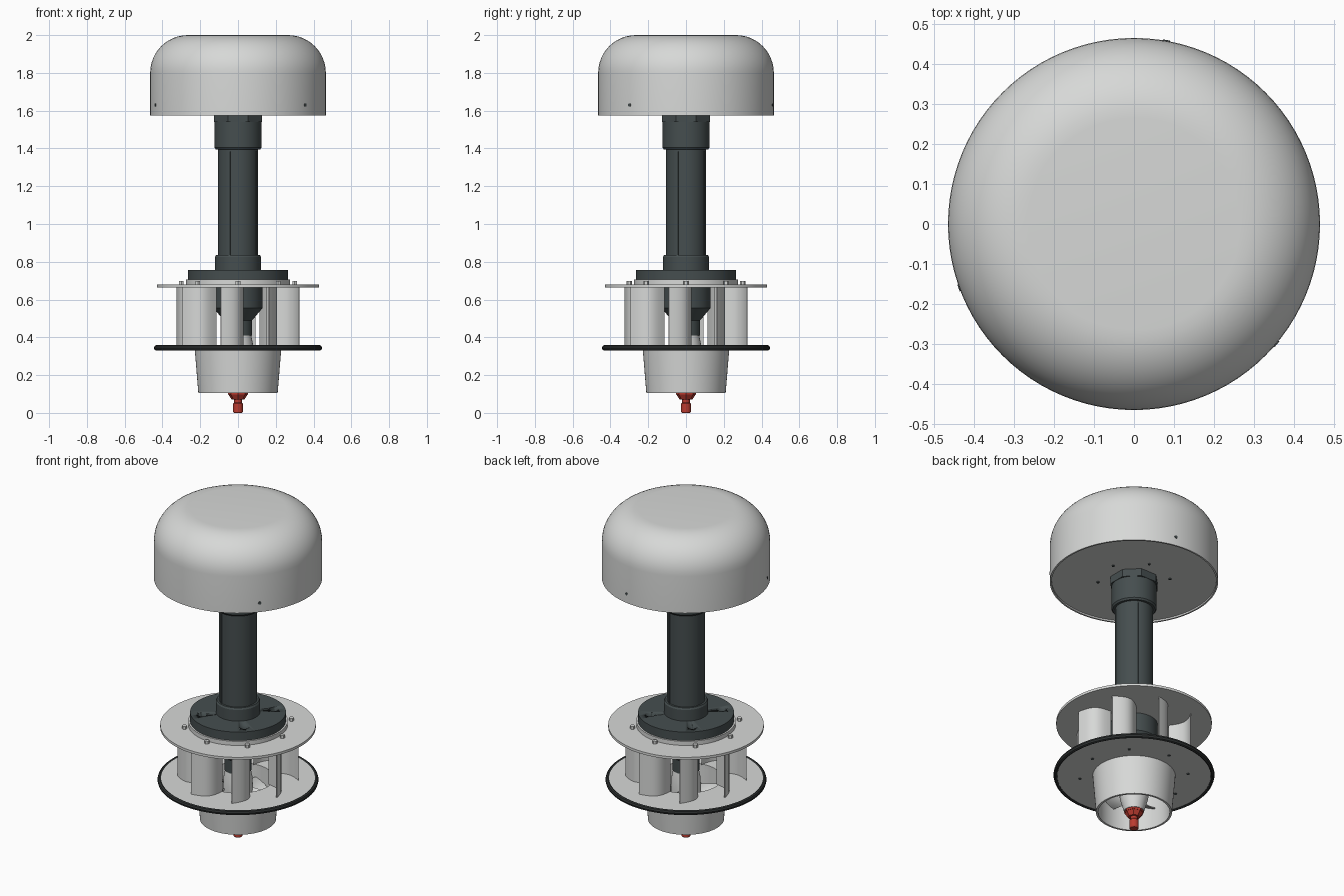
import bpy, bmesh, math
from math import sin, cos, pi, radians
from mathutils import Matrix, Vector

if "Cube" in bpy.data.objects:
    bpy.data.objects.remove(bpy.data.objects["Cube"])


def material(name, r, g, b):
    m = bpy.data.materials.new(name)
    m.use_nodes = True
    m.diffuse_color = (r, g, b, 1)
    m.node_tree.nodes["Principled BSDF"].inputs["Base Color"].default_value = (r, g, b, 1)
    return m


LIGHT = material("light_grey", 0.68, 0.69, 0.68)
SLATE = material("dark_slate", 0.06, 0.076, 0.078)
RUBBER = material("black_rubber", 0.028, 0.032, 0.032)
RED = material("red", 0.5, 0.045, 0.03)


def finish(name, bm, mat, smooth=True):
    bmesh.ops.remove_doubles(bm, verts=bm.verts, dist=0.00005)
    bmesh.ops.recalc_face_normals(bm, faces=bm.faces)
    mesh = bpy.data.meshes.new(name)
    bm.to_mesh(mesh)
    bm.free()
    mesh.materials.append(mat)
    ob = bpy.data.objects.new(name, mesh)
    bpy.context.collection.objects.link(ob)
    if smooth:
        bpy.ops.object.select_all(action="DESELECT")
        ob.select_set(True)
        bpy.context.view_layer.objects.active = ob
        bpy.ops.object.shade_smooth_by_angle(angle=radians(30))
    return ob


def lathe(name, profile, mat, sides=64, closed=False, turn=0.0, smooth=True):
    """Revolve (radius, height) points around z."""
    bm = bmesh.new()
    vs = [bm.verts.new((r * cos(turn), r * sin(turn), z)) for r, z in profile]
    pairs = list(zip(vs, vs[1:])) + ([(vs[-1], vs[0])] if closed else [])
    edges = [bm.edges.new(p) for p in pairs]
    bmesh.ops.spin(bm, geom=vs + edges, cent=(0, 0, 0), axis=(0, 0, 1),
                   angle=2 * pi, steps=sides, use_merge=False)
    return finish(name, bm, mat, smooth)


def cylinder(name, r, z0, z1, mat, sides=64, turn=0.0, r2=None, smooth=True):
    return lathe(name, [(0, z0), (r, z0), (r if r2 is None else r2, z1), (0, z1)],
                 mat, sides, turn=turn, smooth=smooth)


def ring(name, r0, r1, z0, z1, mat, sides=64):
    return lathe(name, [(r0, z0), (r1, z0), (r1, z1), (r0, z1)], mat, sides, True)


def studs(name, count, dist, r, z0, z1, mat, turn=0.0, sides=12):
    """Ring of small upright cylinders."""
    bm = bmesh.new()
    for i in range(count):
        a = turn + 2 * pi * i / count
        place = Matrix.Translation((dist * cos(a), dist * sin(a), (z0 + z1) / 2))
        bmesh.ops.create_cone(bm, cap_ends=True, segments=sides, radius1=r,
                              radius2=r, depth=z1 - z0, matrix=place)
    return finish(name, bm, mat)


def slab(bm, front, back):
    """Closed plate between two equal grids of points."""
    grids = [[[bm.verts.new(p) for p in row] for row in g] for g in (front, back)]
    n, m = len(front), len(front[0])
    for g in grids:
        for i in range(n - 1):
            for j in range(m - 1):
                bm.faces.new((g[i][j], g[i + 1][j], g[i + 1][j + 1], g[i][j + 1]))
    border = ([(i, 0) for i in range(n)] + [(n - 1, j) for j in range(1, m)]
              + [(i, m - 1) for i in range(n - 2, -1, -1)]
              + [(0, j) for j in range(m - 2, 0, -1)])
    for (a, b), (c, d) in zip(border, border[1:] + border[:1]):
        bm.faces.new((grids[0][a][b], grids[0][c][d], grids[1][c][d], grids[1][a][b]))


# Generator cover: rounded dome with a recessed floor
dome = [(0.265 + 0.2 * cos(t * pi / 24), 1.8 + 0.2 * sin(t * pi / 24)) for t in range(13)]
lathe("generator_cover", [(0, 1.585), (0.455, 1.585), (0.455, 1.575), (0.465, 1.575)]
      + dome + [(0, 2.0)], LIGHT, 96)
studs("cover_floor_screws", 6, 0.2, 0.008, 1.58, 1.588, SLATE, radians(15))

# Screw heads around the cover rim
bm = bmesh.new()
for deg in (-40, 80, 200):
    spin = Matrix.Rotation(radians(deg), 4, "Z")
    place = spin @ Matrix.Translation((0.463, 0, 1.63)) @ Matrix.Rotation(pi / 2, 4, "Y")
    bmesh.ops.create_cone(bm, cap_ends=True, segments=12, radius1=0.009,
                          radius2=0.009, depth=0.008, matrix=place)
finish("cover_screws", bm, SLATE)

# Column with sockets at both ends
cylinder("upper_collar", 0.137, 1.54, 1.585, SLATE, 8, turn=pi / 8, smooth=False)
lathe("upper_socket", [(0, 1.395), (0.118, 1.395), (0.125, 1.405), (0.125, 1.54), (0, 1.54)], SLATE)
cylinder("column", 0.105, 0.75, 1.4, SLATE)
lathe("lower_socket", [(0, 0.75), (0.122, 0.75), (0.122, 0.825), (0.116, 0.835), (0, 0.835)], SLATE)

# Narrow ribs along the column
bm = bmesh.new()
for k in range(4):
    place = (Matrix.Rotation(radians(65 + 90 * k), 4, "Z")
             @ Matrix.Translation((0.104, 0, 1.11)) @ Matrix.Diagonal((0.01, 0.008, 0.55, 1)))
    bmesh.ops.create_cube(bm, size=1, matrix=place)
finish("column_ribs", bm, SLATE, False)

# Mounting flange with four bolt holes
flange = cylinder("mounting_flange", 0.265, 0.705, 0.757, SLATE)
cutter = studs("flange_hole_cutter", 4, 0.2, 0.026, 0.725, 0.8, SLATE, pi / 4, 20)
cutter.hide_render = True
cutter.hide_viewport = True
cut = flange.modifiers.new("bolt_holes", "BOOLEAN")
cut.object = cutter
cut.solver = "EXACT"

# Upper guide plate, spacer ring and bolts
ring("upper_plate", 0.12, 0.43, 0.665, 0.68, LIGHT, 96)
ring("spacer_ring", 0.12, 0.275, 0.68, 0.705, LIGHT)
studs("plate_bolts", 8, 0.3, 0.014, 0.68, 0.698, LIGHT, sides=6)

# Curved guide vanes between the plates
bm = bmesh.new()
outer, inner = Vector((-0.09, -0.325)), Vector((0.03, -0.19))
bulge = Vector((0.76, -0.65))
steps = 10
for k in range(8):
    turn = Matrix.Rotation(k * pi / 4, 3, "Z")
    sheets = []
    for offset in (0.0, 0.012):
        rows = []
        for i in range(steps + 1):
            t = i / steps
            p = outer.lerp(inner, t) + bulge * (0.045 * sin(pi * t) - offset * (0.3 + 0.7 * sin(pi * t)))
            rows.append([turn @ Vector((p.x, p.y, z)) for z in (0.354, 0.666)])
        sheets.append(rows)
    slab(bm, *sheets)
finish("guide_vanes", bm, LIGHT)

# Lower guide plate with rubber rim
ring("lower_plate", 0.2, 0.43, 0.335, 0.355, LIGHT, 96)
seal = [(0.433 + 0.012 * cos(t * pi / 4), 0.344 + 0.015 * sin(t * pi / 4)) for t in range(8)]
lathe("rubber_rim", seal, RUBBER, 96, True)
studs("lower_plate_screws", 8, 0.3, 0.008, 0.331, 0.337, SLATE)

# Tapered draft tube
lathe("draft_tube", [(0.21, 0.105), (0.229, 0.336), (0.2, 0.336), (0.198, 0.105)], LIGHT, closed=True)

# Bearing housing above the runner
lathe("bearing_housing", [(0, 0.7), (0.13, 0.7), (0.13, 0.555), (0.075, 0.49),
                          (0.075, 0.41), (0, 0.41)], SLATE)

# Runner hub and twisted blades
lathe("runner_hub", [(0, 0.41), (0.07, 0.41), (0.08, 0.36), (0.085, 0.25), (0.078, 0.19),
                     (0.055, 0.11), (0, 0.11)], LIGHT, 48)
bm = bmesh.new()
for k in range(5):
    sheets = []
    for lift in (0.0, 0.008):
        rows = []
        for i in range(7):
            r = 0.07 + 0.124 * i / 6
            rise = 0.055 - 0.025 * i / 6
            rows.append([(r * cos(k * 2 * pi / 5 + s * 0.1), r * sin(k * 2 * pi / 5 + s * 0.1),
                          0.245 + rise * s / 4 + lift) for s in range(-4, 5)])
        sheets.append(rows)
    slab(bm, *sheets)
finish("runner_blades", bm, LIGHT)

# Red nose nut and shaft tip
cylinder("nose_nut", 0.034, 0.072, 0.098, RED, 8, r2=0.052, smooth=False)
cylinder("nose_flange", 0.054, 0.098, 0.112, RED, 8, smooth=False)
lathe("shaft_tip", [(0, 0), (0.022, 0), (0.026, 0.006), (0.026, 0.05), (0.02, 0.056),
                    (0.02, 0.075), (0, 0.075)], RED, 24)
